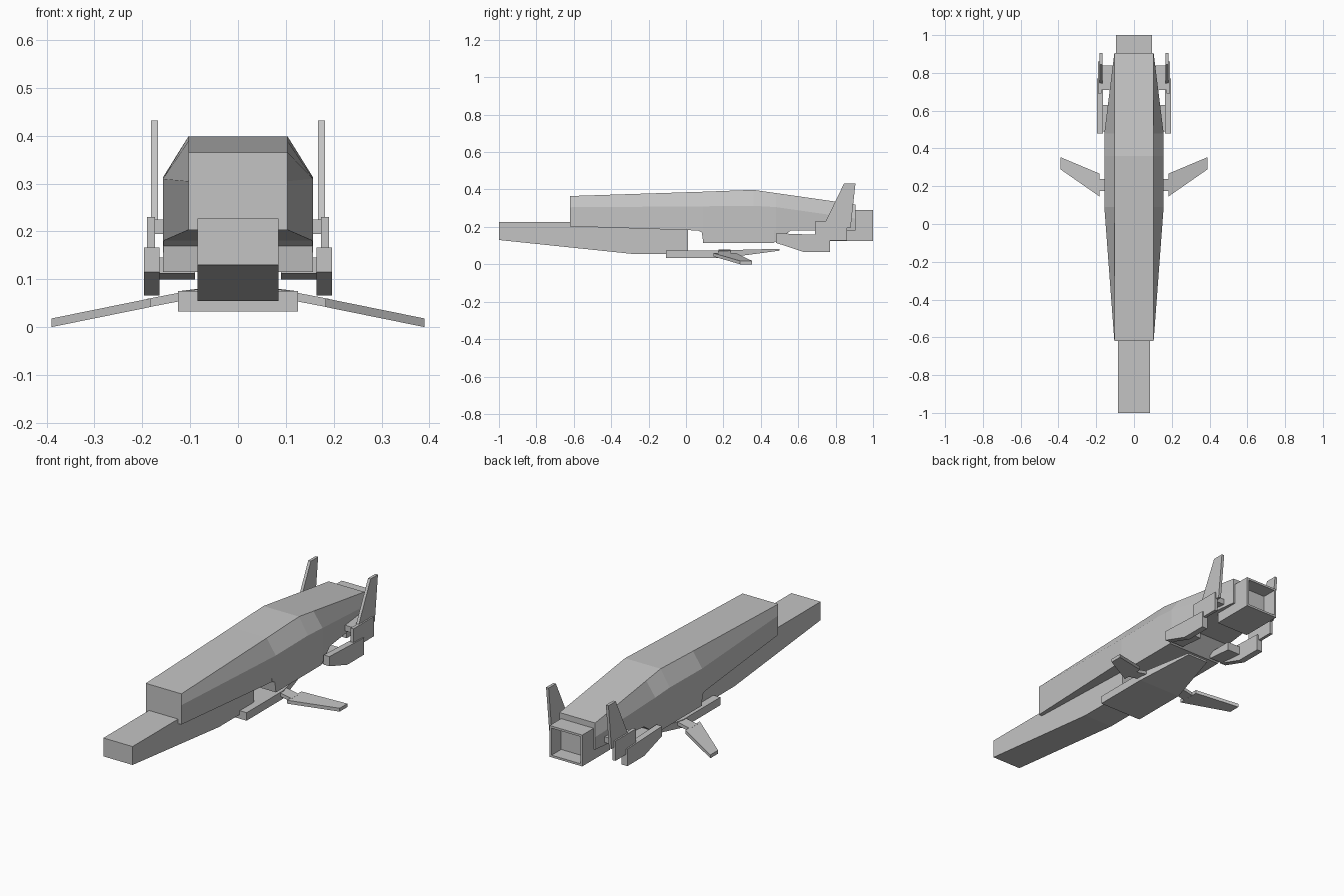
import bpy, bmesh

cube = bpy.data.objects.get("Cube")
if cube:
    bpy.data.objects.remove(cube, do_unlink=True)

GREY = (0.55, 0.55, 0.55, 1)
mat = bpy.data.materials.new("hull_grey")
mat.use_nodes = True
mat.diffuse_color = GREY
mat.node_tree.nodes["Principled BSDF"].inputs["Base Color"].default_value = GREY


def finish(name, bm):
    bmesh.ops.recalc_face_normals(bm, faces=bm.faces)
    mesh = bpy.data.meshes.new(name)
    bm.to_mesh(mesh)
    bm.free()
    mesh.materials.append(mat)
    obj = bpy.data.objects.new(name, mesh)
    bpy.context.collection.objects.link(obj)
    return obj


def loft(name, rings):
    """Skin a row of matching closed rings and cap both ends."""
    bm = bmesh.new()
    loops = [[bm.verts.new(p) for p in ring] for ring in rings]
    n = len(loops[0])
    for a, b in zip(loops, loops[1:]):
        for i in range(n):
            j = (i + 1) % n
            bm.faces.new((a[i], a[j], b[j], b[i]))
    bm.faces.new(loops[0])
    bm.faces.new(loops[-1])
    return finish(name, bm)


def slab(name, profile, x0, x1):
    """Extrude a (y, z) side profile from x0 to x1."""
    return loft(name, [[(x, y, z) for y, z in profile] for x in (x0, x1)])


def box_ring(y, w, bottom, top):
    return [(-w, y, bottom), (-w, y, top), (w, y, top), (w, y, bottom)]


# Main hull: six-sided sections (y, half width, bottom, shoulder, top)
ROOF = 0.104
hull = [(-0.62, 0.104, 0.203, 0.305, 0.365),
        (0.09, 0.157, 0.18, 0.31, 0.388),
        (0.36, 0.157, 0.18, 0.313, 0.398),
        (0.48, 0.157, 0.18, 0.306, 0.381),
        (0.905, 0.104, 0.18, 0.245, 0.32)]
loft("main_hull", [[(-w, y, b), (-w, y, s), (-ROOF, y, t),
                    (ROOF, y, t), (w, y, s), (w, y, b)]
                   for y, w, b, s, t in hull])

# Belly bulge with a stepped front and a sloping rear
belly = [(0.06, 0.155, 0.183), (0.085, 0.156, 0.17), (0.092, 0.157, 0.115),
         (0.47, 0.157, 0.115), (0.56, 0.146, 0.18)]
loft("belly", [box_ring(y, w, b, 0.2) for y, w, b in belly])

# Long nose keel
slab("nose_keel", [(-1, 0.13), (-1, 0.227), (0.01, 0.227),
                   (0.01, 0.055), (-0.28, 0.055)], -0.085, 0.085)

# Flat plate under the keel, tapering to the rear
loft("lower_plate", [box_ring(-0.107, 0.125, 0.033, 0.075),
                     box_ring(0.2, 0.125, 0.033, 0.075),
                     box_ring(0.5, 0.06, 0.073, 0.083)])

# Square exhaust nozzle, hollow at the back
bm = bmesh.new()
rings = [[bm.verts.new(p) for p in box_ring(y, 0.095, 0.125, 0.29)] for y in (0.77, 1)]
for i in range(4):
    j = (i + 1) % 4
    bm.faces.new((rings[0][i], rings[0][j], rings[1][j], rings[1][i]))
bm.faces.new(rings[0])
mouth = bm.faces.new(rings[1])
bmesh.ops.recalc_face_normals(bm, faces=bm.faces)
bmesh.ops.inset_region(bm, faces=[mouth], thickness=0.016)
hole = bmesh.ops.extrude_discrete_faces(bm, faces=[mouth])["faces"][0]
bmesh.ops.translate(bm, verts=hole.verts, vec=(0, -0.08, 0))
# the recess keeps its outward winding
finish("exhaust_nozzle", bm)

# Paired parts on both sides
for side, s in (("left", 1), ("right", -1)):
    slab(side + "_pylon", [(0.49, 0.112), (0.49, 0.145), (0.63, 0.145),
                           (0.63, 0.1)], s * 0.09, s * 0.168)
    slab(side + "_pod", [(0.48, 0.115), (0.48, 0.166), (0.77, 0.155),
                         (0.77, 0.066), (0.63, 0.066)], s * 0.164, s * 0.197)
    slab(side + "_fin_mount", [(0.69, 0.126), (0.69, 0.23), (0.86, 0.23),
                               (0.86, 0.126)], s * 0.173, s * 0.19)
    slab(side + "_tail_fin", [(0.73, 0.195), (0.845, 0.432), (0.906, 0.432),
                              (0.88, 0.195)], s * 0.167, s * 0.182)
    slab(side + "_fin_bracket", [(0.71, 0.195), (0.71, 0.225), (0.84, 0.225),
                                 (0.84, 0.195)], s * 0.1, s * 0.175)

    # Drooping winglet on a narrow strut: (x, front y, back y, top z)
    for part, ends in (("_wing_strut", [(0.08, 0.175, 0.237, 0.08),
                                        (0.19, 0.175, 0.237, 0.059)]),
                       ("_wing", [(0.183, 0.146, 0.267, 0.06),
                                  (0.39, 0.29, 0.354, 0.018)])):
        loft(side + part, [[(s * x, a, z - 0.018), (s * x, a, z),
                            (s * x, b, z), (s * x, b, z - 0.018)]
                           for x, a, b, z in ends])
